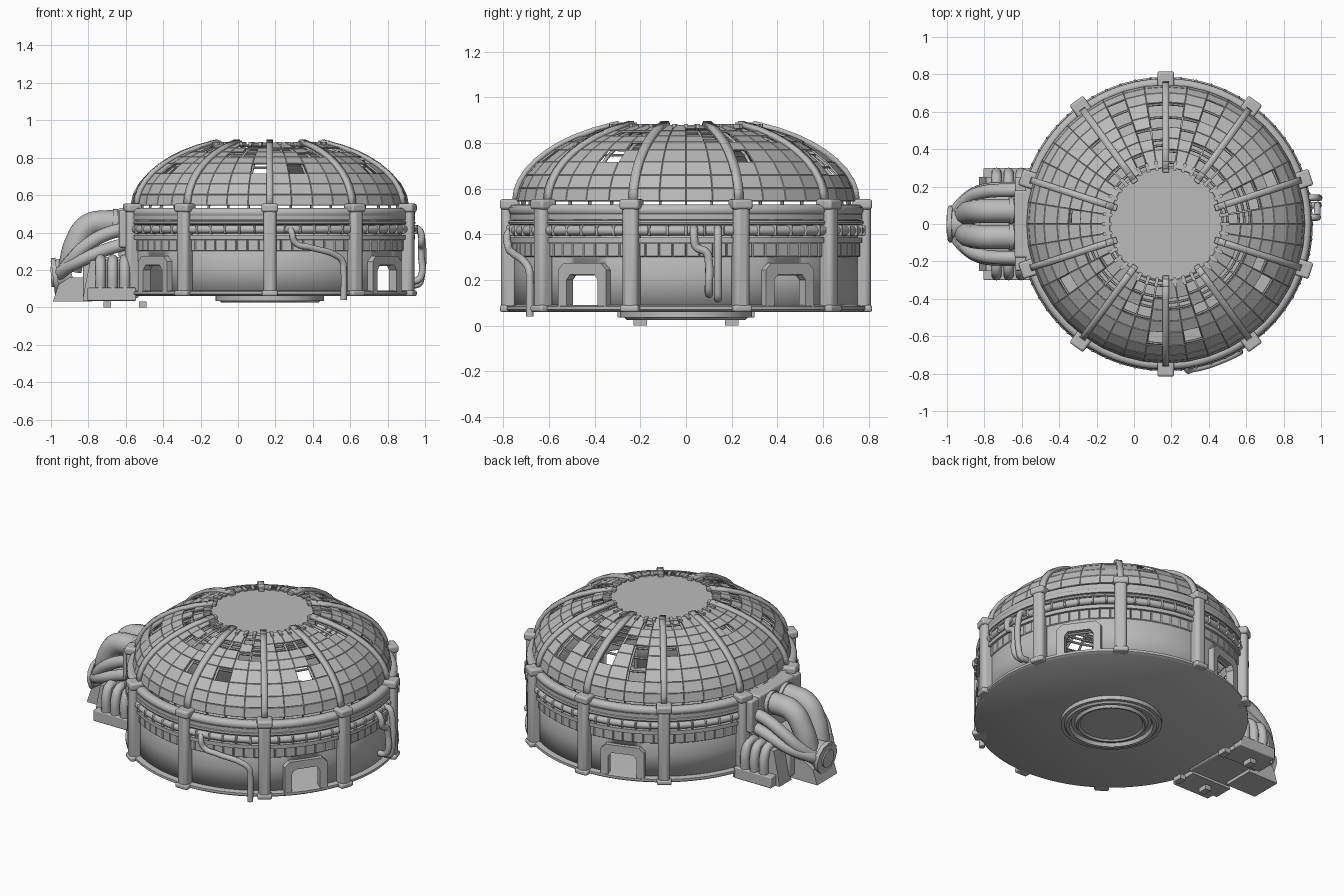
import bpy, bmesh, math, random
from mathutils import Matrix, Vector

if "Cube" in bpy.data.objects:
    bpy.data.objects.remove(bpy.data.objects["Cube"])

random.seed(4)
CX = 0.17                       # the round building sits off centre
MID = Matrix.Translation((CX, 0, 0))
parts = []

grey = bpy.data.materials.new("plain_grey")
grey.use_nodes = True
grey.diffuse_color = (0.5, 0.5, 0.5, 1)
grey.node_tree.nodes["Principled BSDF"].inputs["Base Color"].default_value = grey.diffuse_color


def finish(name, bm):
    bmesh.ops.recalc_face_normals(bm, faces=bm.faces)
    mesh = bpy.data.meshes.new(name)
    bm.to_mesh(mesh)
    bm.free()
    obj = bpy.data.objects.new(name, mesh)
    bpy.context.collection.objects.link(obj)
    mesh.materials.append(grey)
    parts.append(obj)
    return obj


def spot(angle):
    return MID @ Matrix.Rotation(math.radians(angle), 4, "Z")


def lathe(name, profile, segs, closed=False, skip=None, gap=0, thick=0):
    """Turn a (radius, height) profile round the building axis."""
    bm = bmesh.new()
    rings = []
    for i in range(segs):
        turn = spot(360 * i / segs)
        rings.append([bm.verts.new(turn @ Vector((r, 0, z))) for r, z in profile])
    for i in range(segs):
        a, b = rings[i], rings[(i + 1) % segs]
        for j in range(len(profile) - (0 if closed else 1)):
            k = (j + 1) % len(profile)
            if not (skip and skip(i, j)):
                bm.faces.new((a[j], b[j], b[k], a[k]))
    bmesh.ops.remove_doubles(bm, verts=bm.verts, dist=0.0001)
    if gap:
        bmesh.ops.recalc_face_normals(bm, faces=bm.faces)
        bmesh.ops.inset_individual(bm, faces=bm.faces[:], thickness=gap, depth=gap)
    obj = finish(name, bm)
    if thick:
        obj.modifiers.new("thickness", "SOLIDIFY").thickness = thick
    return obj


def hoop(name, radius, z, tube, sides=12):
    turn = [2 * math.pi * i / sides for i in range(sides)]
    return lathe(name, [(radius + tube * math.cos(t), z + tube * math.sin(t)) for t in turn], 120, True)


def boxes(name, size, places, bevel=0):
    """One object holding a box at each given matrix."""
    bm = bmesh.new()
    for m in places:
        bmesh.ops.create_cube(bm, size=1, matrix=m @ Matrix.Diagonal((*size, 1)))
    obj = finish(name, bm)
    if bevel:
        mod = obj.modifiers.new("bevel", "BEVEL")
        mod.width, mod.segments = bevel, 3
    return obj


def around(radius, z, angles):
    return [spot(a) @ Matrix.Translation((radius, 0, z)) for a in angles]


def prism(name, outline, to_world, depth):
    """Extrude a 2D outline along the local third axis."""
    bm = bmesh.new()
    face = bm.faces.new([bm.verts.new(to_world @ Vector((u, v, 0))) for u, v in outline])
    new = bmesh.ops.extrude_face_region(bm, geom=[face])["geom"]
    shift = to_world.to_3x3() @ Vector((0, 0, depth))
    bmesh.ops.translate(bm, vec=shift, verts=[g for g in new if isinstance(g, bmesh.types.BMVert)])
    return finish(name, bm)


def pipe(name, points, radius):
    curve = bpy.data.curves.new(name, "CURVE")
    curve.dimensions = "3D"
    curve.bevel_depth, curve.bevel_resolution = radius, 4
    curve.resolution_u = 8
    curve.use_fill_caps = True
    spline = curve.splines.new("BEZIER")
    spline.bezier_points.add(len(points) - 1)
    for bp, p in zip(spline.bezier_points, points):
        bp.co = p
        bp.handle_left_type = bp.handle_right_type = "AUTO"
    obj = bpy.data.objects.new(name, curve)
    bpy.context.collection.objects.link(obj)
    curve.materials.append(grey)
    bpy.ops.object.select_all(action="DESELECT")
    bpy.context.view_layer.objects.active = obj
    obj.select_set(True)
    bpy.ops.object.convert(target="MESH")
    parts.append(bpy.context.view_layer.objects.active)


# Floor slab and stepped plinth under it
lathe("floor_slab", [(0, 0.06), (0.77, 0.06), (0.785, 0.07), (0.785, 0.085), (0.76, 0.09), (0, 0.085)], 120)
lathe("plinth", [(0, 0.04), (0.18, 0.04), (0.19, 0.03), (0.2, 0.03), (0.21, 0.045), (0.23, 0.045), (0.24, 0.025),
                 (0.26, 0.025), (0.27, 0.035), (0.29, 0.035), (0.29, 0.065)], 80)

# Wall with door openings
DOORS = (36, -36, 108, -144)
door_columns = {int(d / 2.25 + k) % 160 for d in DOORS for k in range(-3, 3)}
lathe("wall", [(0.752, 0.07), (0.752, 0.22), (0.752, 0.53)], 160,
      skip=lambda i, j: j == 0 and i in door_columns, thick=0.02)
half = [(0.13, 0.07), (0.13, 0.245), (0.1, 0.275)]
hole = [(0.085, 0.07), (0.085, 0.2), (0.065, 0.225)]
arch = half + [(-u, v) for u, v in half[::-1]] + [(-u, v) for u, v in hole] + hole[::-1]
upright = Matrix(((0, 0, 1, 0), (1, 0, 0, 0), (0, 1, 0, 0), (0, 0, 0, 1)))
for d in DOORS:
    prism("door_frame", arch, spot(d) @ Matrix.Translation((0.725, 0, 0)) @ upright, 0.05)

# Tile band, ledges and ring pipes
lathe("tile_band", [(0.757, 0.30), (0.757, 0.365)], 80, gap=0.006)
for z, h in ((0.375, 0.012), (0.478, 0.012)):
    lathe("ledge", [(0.75, z - h), (0.775, z - h), (0.775, z + h), (0.75, z + h)], 120, True)
hoop("lower_ring_pipe", 0.765, 0.417, 0.021)
hoop("thin_ring_pipe", 0.768, 0.452, 0.011, 8)
hoop("upper_ring_pipe", 0.752, 0.506, 0.026)
boxes("pipe_collars", (0.05, 0.012, 0.048), around(0.765, 0.417, range(0, 360, 6)), 0.008)

# Pillars with caps and feet
PILLARS = range(18, 378, 36)
boxes("pillars", (0.075, 0.07, 0.47), around(0.772, 0.3, PILLARS), 0.022)
boxes("pillar_caps", (0.085, 0.09, 0.045), around(0.773, 0.532, PILLARS), 0.012)
boxes("pillar_feet", (0.085, 0.085, 0.03), around(0.773, 0.075, PILLARS), 0.01)


# Dome shell of panels, some of them missing
def dome_z(r):
    return 0.535 + 0.375 * math.sqrt(max(0, 1 - (r / 0.742) ** 2))


radii = [0.742, 0.73, 0.70, 0.65, 0.58, 0.52, 0.46, 0.40, 0.30]
missing = {2: {7, 12}, 3: {2, 7, 9, 10, 12, 23, 29, 31, 36}, 4: {8, 9, 10, 12, 14, 37},
           5: {1, 2, 5, 8, 10, 11, 19, 27, 28, 32, 33}}
gaps = {(i, j) for j, cols in missing.items() for i in cols}
gaps |= {(i, j) for i in range(40) for j in (6, 7) if random.random() < (0.45 if j == 6 else 0.3)}
shell = [(r, max(0.545, dome_z(r))) for r in radii]
lathe("dome_panels", shell, 40, skip=lambda i, j: (i, j) in gaps, gap=0.003, thick=0.006)
lathe("dome_cap", [(0, 0.874), (0.3, 0.874), (0.31, 0.866), (0.3, 0.858), (0, 0.858)], 80)

# Inner frame seen through the missing panels
for r in (0.34, 0.40, 0.43, 0.46, 0.52, 0.58, 0.65):
    hoop("inner_hoop", r - 0.01, dome_z(r) - 0.022, 0.007, 6)


def ribs(name, angles, width, lift, thick):
    bm = bmesh.new()
    path = [0.742, 0.735, 0.72, 0.69, 0.65, 0.6, 0.54, 0.48, 0.4, 0.29]
    for a in angles:
        rows = [[bm.verts.new(spot(a) @ Vector((r * (1 + lift), s * width / 2, dome_z(r) + lift * 0.5)))
                 for s in (-1, 1)] for r in path]
        for p, q in zip(rows, rows[1:]):
            bm.faces.new((p[0], p[1], q[1], q[0]))
    mod = finish(name, bm).modifiers.new("thickness", "SOLIDIFY")
    mod.thickness, mod.offset = thick, 0


ribs("dome_ribs", PILLARS, 0.036, 0.012, 0.024)
ribs("inner_ribs", range(0, 360, 9), 0.01, -0.03, 0.012)
boxes("crown_teeth", (0.05, 0.018, 0.02), around(0.315, 0.873, range(0, 360, 9)))
boxes("crown_blocks", (0.06, 0.034, 0.03), around(0.305, 0.876, PILLARS), 0.004)

# Pipes on the outer wall
front_path = [(-69 - 13, 0.425, 0.76), (-81.5, 0.40, 0.79), (-80, 0.345, 0.79), (-74, 0.32, 0.79),
              (-63, 0.275, 0.79), (-60.5, 0.245, 0.79), (-60, 0.2, 0.79), (-60, 0.04, 0.79)]
pipe("front_wall_pipe", [spot(a) @ Vector((r, 0, z)) for a, z, r in front_path], 0.017)
pipe("long_side_pipe", [(0.92, 0.14, 0.42), (0.96, 0.14, 0.42), (0.978, 0.14, 0.39), (0.978, 0.14, 0.15),
                        (0.965, 0.14, 0.125), (0.92, 0.14, 0.12)], 0.018)
pipe("bent_side_pipe", [(0.92, 0.035, 0.42), (0.96, 0.035, 0.42), (0.98, 0.035, 0.39), (0.98, 0.045, 0.345),
                        (0.98, 0.09, 0.32), (0.98, 0.1, 0.28), (0.98, 0.1, 0.17), (0.96, 0.1, 0.145),
                        (0.92, 0.1, 0.14)], 0.018)

# Machine on the right-hand end: wall housing, base and end drum
boxes("machine_housing", (0.11, 0.36, 0.26), [Matrix.Translation((-0.585, 0, 0.4))], 0.012)
boxes("machine_core", (0.3, 0.3, 0.22), [Matrix.Translation((-0.68, 0, 0.16))], 0.015)
base = [(-0.99, 0.03), (-0.96, 0.12), (-0.9, 0.16), (-0.78, 0.16), (-0.78, 0.03)]
front = Matrix(((1, 0, 0, 0), (0, 0, 1, 0), (0, 1, 0, 0), (0, 0, 0, 1)))
prism("machine_base", base, Matrix.Translation((0, -0.1, 0)) @ front, 0.2)
pipe("end_drum", [(-0.985, 0, 0.165), (-0.89, 0, 0.185)], 0.085)
pipe("drum_rim", [(-0.99, 0, 0.165), (-0.965, 0, 0.168)], 0.098)
pipe("drum_plate", [(-1.0, 0, 0.164), (-0.98, 0, 0.165)], 0.055)

# Mirrored machine pipes and side blocks
block = [(-0.83, 0.035), (-0.82, 0.1), (-0.79, 0.25), (-0.57, 0.25), (-0.55, 0.1), (-0.55, 0.035)]
for s in (-1, 1):
    pipe("fat_pipe", [(-0.58, s * 0.07, 0.45), (-0.7, s * 0.07, 0.455), (-0.8, s * 0.07, 0.435),
                      (-0.865, s * 0.065, 0.34), (-0.9, s * 0.05, 0.2)], 0.064)
    pipe("fat_pipe_collar", [(-0.67, s * 0.07, 0.454), (-0.645, s * 0.07, 0.453)], 0.072)
    pipe("upper_side_pipe", [(-0.56, s * 0.18, 0.42), (-0.68, s * 0.18, 0.4), (-0.81, s * 0.17, 0.33),
                             (-0.89, s * 0.13, 0.25), (-0.94, s * 0.05, 0.19)], 0.036)
    pipe("lower_side_pipe", [(-0.56, s * 0.19, 0.35), (-0.7, s * 0.19, 0.31), (-0.84, s * 0.17, 0.25),
                             (-0.93, s * 0.1, 0.2), (-0.96, s * 0.05, 0.17)], 0.034)
    prism("side_block", block, Matrix.Translation((0, s * 0.13, 0)) @ front, s * 0.12)
    boxes("side_block_foot", (0.26, 0.06, 0.07), [Matrix.Translation((-0.675, s * 0.27, 0.07))], 0.006)
    boxes("foot_pads", (0.04, 0.06, 0.03), [Matrix.Translation((x, s * 0.2, 0.015)) for x in (-0.51, -0.7)])
    boxes("side_flange", (0.07, 0.1, 0.2), [Matrix.Translation((-0.6, s * 0.2, 0.42))], 0.01)
    for x in (-0.735, -0.67, -0.605):
        pipe("short_tube", [(x, s * 0.17, 0.25), (x, s * 0.235, 0.25), (x, s * 0.265, 0.21), (x, s * 0.27, 0.08)], 0.028)

# Smooth shading with sharp edges kept
bpy.ops.object.select_all(action="DESELECT")
for obj in parts:
    obj.select_set(True)
bpy.context.view_layer.objects.active = parts[0]
bpy.ops.object.shade_smooth_by_angle(angle=math.radians(35))
